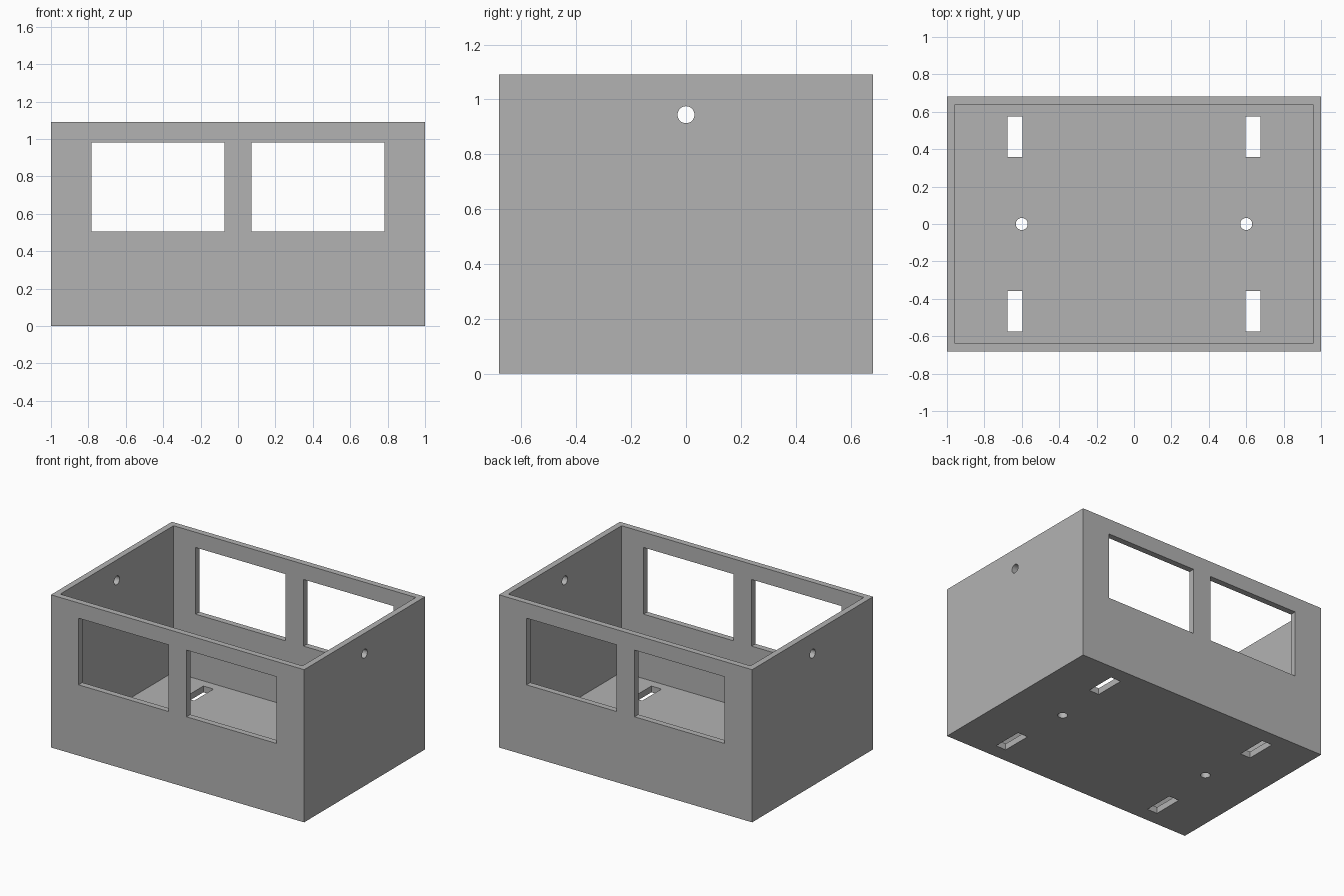
import bpy
import math

W, D, H = 2.0, 1.364, 1.09   # outer size
WALL, FLOOR = 0.043, 0.045   # thicknesses

if "Cube" in bpy.data.objects:
    bpy.data.objects.remove(bpy.data.objects["Cube"], do_unlink=True)

grey = bpy.data.materials.new("light grey")
grey.use_nodes = True
grey.diffuse_color = (0.45, 0.45, 0.45, 1)
grey.node_tree.nodes["Principled BSDF"].inputs["Base Color"].default_value = (0.45, 0.45, 0.45, 1)


def block(name, center, size):
    bpy.ops.mesh.primitive_cube_add(size=1, location=center)
    ob = bpy.context.object
    ob.name = name
    ob.scale = size
    bpy.ops.object.transform_apply(location=True, rotation=False, scale=True)
    ob.data.materials.append(grey)
    return ob


def rod(name, center, radius, length, rotation=(0, 0, 0)):
    bpy.ops.mesh.primitive_cylinder_add(vertices=32, radius=radius, depth=length,
                                        location=center, rotation=rotation)
    ob = bpy.context.object
    ob.name = name
    ob.data.materials.append(grey)
    return ob


# Outer box
box = block("open_box", (0, 0, H / 2), (W, D, H))

# Hollow interior, open at the top
cutters = [block("interior_cutter", (0, 0, FLOOR + H / 2), (W - 2 * WALL, D - 2 * WALL, H))]

# Round hole through both end walls
cutters.append(rod("end_hole_cutter", (0, 0, 0.944), 0.031, W * 1.5, (0, math.pi / 2, 0)))

for side in (-1, 1):
    # Windows through the front and back walls
    cutters.append(block("window_cutter", (side * 0.427, 0, 0.743), (0.711, D * 1.5, 0.476)))
    # Round holes and strap slots in the floor
    cutters.append(rod("floor_hole_cutter", (side * 0.6, 0, 0), 0.032, 0.3))
    for end in (-1, 1):
        cutters.append(block("slot_cutter", (side * 0.636, end * 0.466, 0), (0.08, 0.218, 0.3)))

# Cut every opening, then discard the cutters
for cutter in cutters:
    cutter.hide_render = True
    bpy.context.view_layer.objects.active = box
    mod = box.modifiers.new("cut", 'BOOLEAN')
    mod.operation = 'DIFFERENCE'
    mod.solver = 'EXACT'
    mod.object = cutter
    bpy.ops.object.modifier_apply(modifier=mod.name)
    bpy.data.objects.remove(cutter, do_unlink=True)

# Smooth the round holes, keep the box edges sharp
bpy.ops.object.select_all(action='DESELECT')
box.select_set(True)
bpy.context.view_layer.objects.active = box
bpy.ops.object.shade_smooth_by_angle(angle=math.radians(30))
